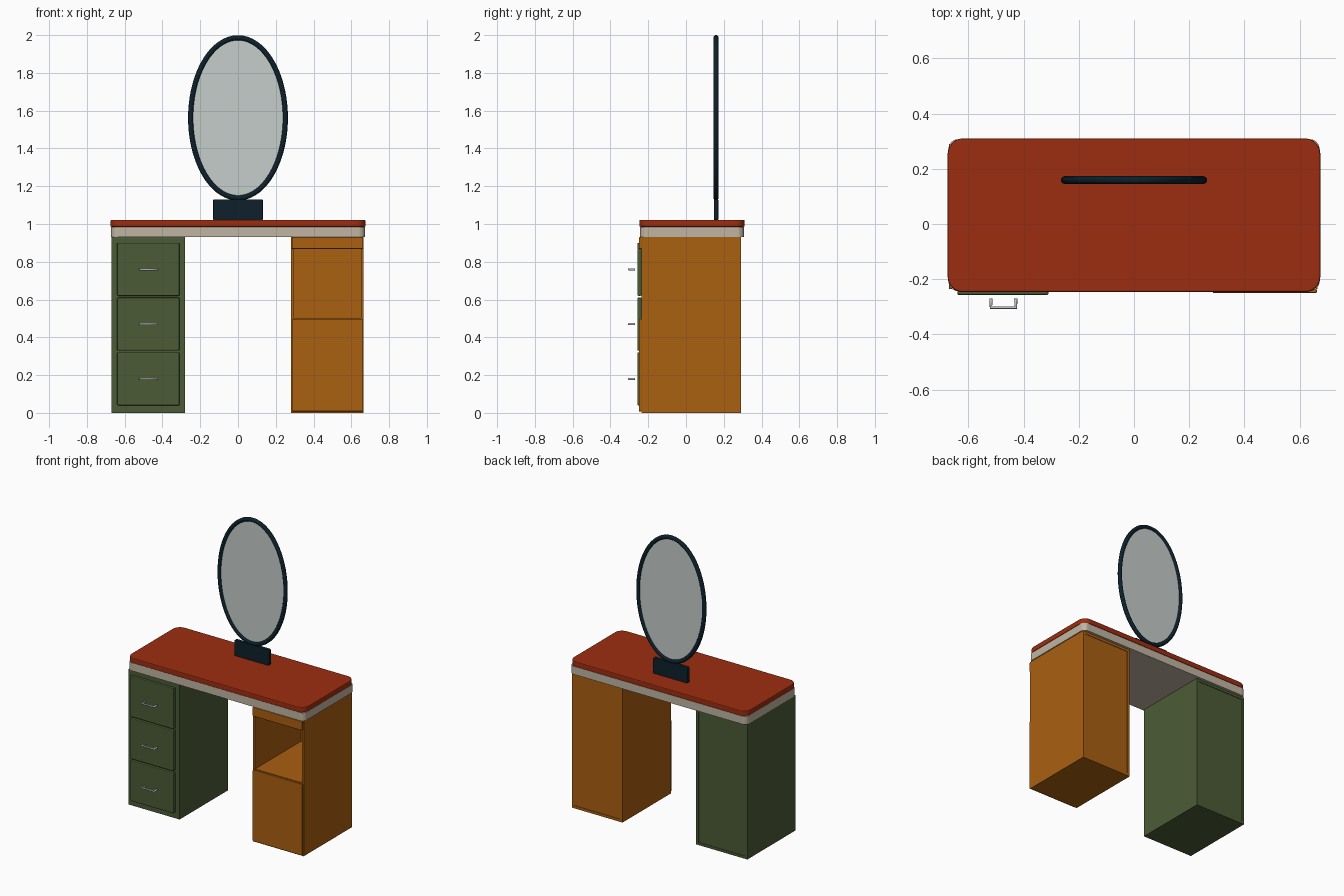
import bpy, bmesh, math
from mathutils import Vector

cube = bpy.data.objects.get("Cube")
if cube:
    bpy.data.objects.remove(cube, do_unlink=True)


def material(name, rgb):
    m = bpy.data.materials.new(name)
    m.use_nodes = True
    m.diffuse_color = (*rgb, 1)
    m.node_tree.nodes["Principled BSDF"].inputs["Base Color"].default_value = (*rgb, 1)
    return m


RED = material("red", (0.34, 0.026, 0.005))
CREAM = material("cream", (0.53, 0.46, 0.36))
GREEN = material("green", (0.072, 0.105, 0.037))
ORANGE = material("orange", (0.40, 0.115, 0.005))
NAVY = material("dark navy", (0.004, 0.0144, 0.024))
GLASS = material("mirror grey", (0.56, 0.61, 0.60))
STEEL = material("steel", (0.56, 0.60, 0.64))


def add(name, data, mat):
    ob = bpy.data.objects.new(name, data)
    bpy.context.collection.objects.link(ob)
    data.materials.append(mat)
    return ob


def finish(name, bm, mat):
    me = bpy.data.meshes.new(name)
    bmesh.ops.recalc_face_normals(bm, faces=bm.faces)
    bm.to_mesh(me)
    bm.free()
    return add(name, me, mat)


def box_mesh(lo, hi):
    lo, hi = Vector(lo), Vector(hi)
    bm = bmesh.new()
    bmesh.ops.create_cube(bm, size=1)
    bmesh.ops.scale(bm, vec=hi - lo, verts=bm.verts)
    bmesh.ops.translate(bm, vec=(lo + hi) / 2, verts=bm.verts)
    return bm


def box(name, lo, hi, mat, bevel=0.0, corner=0.0, axis=2):
    """Box with optional rounded corners along one axis and softened edges."""
    bm = box_mesh(lo, hi)
    if corner:
        edges = [e for e in bm.edges
                 if abs((e.verts[0].co - e.verts[1].co).normalized()[axis]) > 0.9]
        bmesh.ops.bevel(bm, geom=edges, offset=corner, segments=6,
                        profile=0.5, affect='EDGES')
    ob = finish(name, bm, mat)
    if bevel:
        mod = ob.modifiers.new("soft edges", 'BEVEL')
        mod.width, mod.segments = bevel, 2
        mod.limit_method, mod.angle_limit = 'ANGLE', math.radians(40)
    return ob


def recess(bm, face, border, depth):
    bmesh.ops.inset_region(bm, faces=[face], thickness=border)
    bmesh.ops.inset_region(bm, faces=[face], thickness=0.0005, depth=-depth)


def pedestal(name, x0, x1, mat, niche=None):
    """Carcass with a framed back panel and, if asked, an open front niche."""
    bm = box_mesh((x0, -0.235, 0), (x1, 0.29, 0.93))
    bm.normal_update()
    recess(bm, max(bm.faces, key=lambda f: f.normal.y), 0.025, 0.003)
    if niche:
        for z in niche:
            bmesh.ops.bisect_plane(bm, geom=bm.verts[:] + bm.edges[:] + bm.faces[:],
                                   plane_co=(0, 0, z), plane_no=(0, 0, 1))
        bm.normal_update()
        face = next(f for f in bm.faces if f.normal.y < -0.9
                    and niche[0] < f.calc_center_median().z < niche[1])
        recess(bm, face, 0.02, 0.5)
    return finish(name, bm, mat)


def tube(name, points, radius, mat, cyclic=False):
    cu = bpy.data.curves.new(name, 'CURVE')
    cu.dimensions = '3D'
    cu.bevel_depth, cu.bevel_resolution = radius, 3
    cu.use_fill_caps = not cyclic
    sp = cu.splines.new('POLY')
    sp.points.add(len(points) - 1)
    for p, co in zip(sp.points, points):
        p.co = (*co, 1)
    sp.use_cyclic_u = cyclic
    return add(name, cu, mat)


# Two-layer table top
box("table_apron", (-0.672, -0.243, 0.93), (0.672, 0.307, 0.985), CREAM, corner=0.035)
box("table_top", (-0.675, -0.247, 0.985), (0.675, 0.31, 1.022), RED, 0.006, corner=0.055)

# Drawer pedestal with three drawers and pull handles
pedestal("drawer_pedestal", -0.67, -0.28, GREEN)
for i, z in enumerate((0.04, 0.33, 0.62)):
    box(f"drawer_front_{i + 1}", (-0.64, -0.257, z), (-0.31, -0.235, z + 0.28), GREEN, 0.005)
    h = z + 0.14
    tube(f"drawer_handle_{i + 1}", [(-0.518, -0.27, h), (-0.518, -0.303, h),
                                    (-0.428, -0.303, h), (-0.428, -0.27, h)], 0.006, STEEL)

# Cupboard pedestal with an open niche, a door and a top rail
pedestal("cupboard_pedestal", 0.28, 0.665, ORANGE, niche=(0.487, 0.89))
box("cupboard_door", (0.285, -0.25, 0.008), (0.662, -0.235, 0.498), ORANGE, 0.004)
box("cupboard_rail", (0.285, -0.25, 0.868), (0.662, -0.235, 0.93), ORANGE, 0.004)

# Oval mirror on a small stand
box("mirror_stand", (-0.132, 0.147, 1.02), (0.132, 0.171, 1.13), NAVY, 0.004, corner=0.008, axis=1)
CENTRE, RX, RZ, Y = 1.562, 0.251, 0.424, 0.159
turns = [2 * math.pi * i / 72 for i in range(72)]
tube("mirror_frame", [(RX * math.cos(a), Y, CENTRE + RZ * math.sin(a)) for a in turns],
     0.014, NAVY, cyclic=True)
bm = bmesh.new()
disc = bm.faces.new([bm.verts.new((RX * math.cos(a), Y - 0.004, CENTRE + RZ * math.sin(a)))
                     for a in turns])
back = bmesh.ops.extrude_face_region(bm, geom=[disc], use_keep_orig=True)["geom"]
bmesh.ops.translate(bm, vec=(0, 0.008, 0),
                    verts=[v for v in back if isinstance(v, bmesh.types.BMVert)])
finish("mirror_glass", bm, GLASS)
